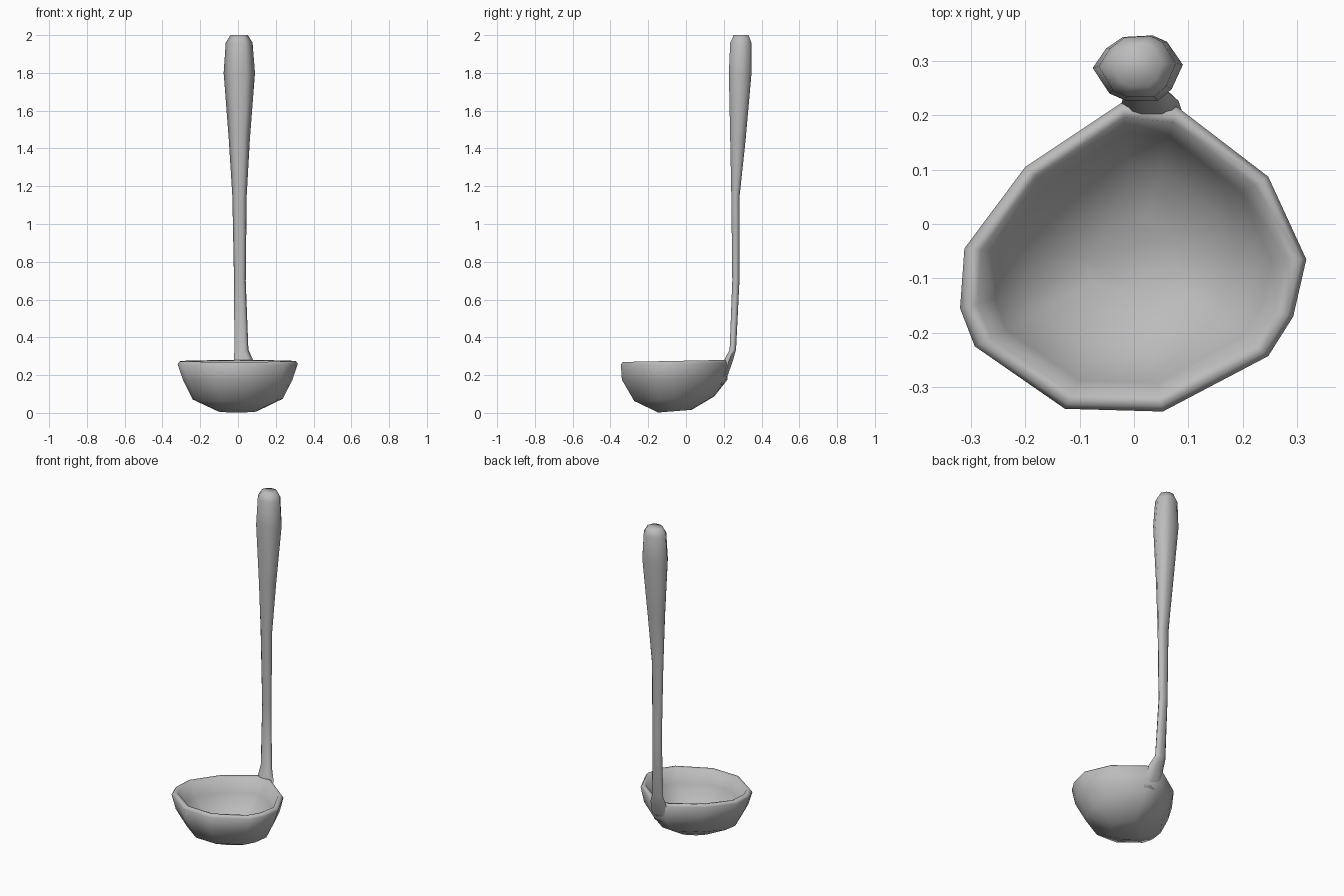
import bpy, bmesh, math

if "Cube" in bpy.data.objects:
    bpy.data.objects.remove(bpy.data.objects["Cube"], do_unlink=True)

steel = bpy.data.materials.new("brushed grey steel")
steel.use_nodes = True
GREY = (0.5, 0.5, 0.5, 1)
steel.diffuse_color = GREY
steel.node_tree.nodes["Principled BSDF"].inputs["Base Color"].default_value = GREY


def loft(name, rings, angle):
    """Bridge rings of equal length into a closed, smooth solid."""
    bm = bmesh.new()
    loops = [[bm.verts.new(p) for p in ring] for ring in rings]
    n = len(loops[0])
    for a, b in zip(loops, loops[1:]):
        for i in range(n):
            j = (i + 1) % n
            bm.faces.new((a[i], a[j], b[j], b[i]))
    bm.faces.new(loops[0])
    bm.faces.new(loops[-1])
    bmesh.ops.recalc_face_normals(bm, faces=bm.faces)
    mesh = bpy.data.meshes.new(name)
    bm.to_mesh(mesh)
    bm.free()
    mesh.materials.append(steel)
    obj = bpy.data.objects.new(name, mesh)
    bpy.context.collection.objects.link(obj)
    bpy.ops.object.select_all(action="DESELECT")
    obj.select_set(True)
    bpy.context.view_layer.objects.active = obj
    bpy.ops.object.shade_smooth_by_angle(angle=math.radians(angle))
    return obj


# Bowl: an irregular rim outline, shrunk down the outside and back up the inside
rim = [(0.08, 0.215), (-0.02, 0.225), (-0.2, 0.105), (-0.312, -0.045),
       (-0.32, -0.155), (-0.293, -0.225), (-0.127, -0.34), (0.053, -0.345),
       (0.247, -0.243), (0.293, -0.17), (0.317, -0.065), (0.247, 0.087)]
MID = -0.065


def bowl_ring(z, sx, sy, shift=0.0, slope=0.0):
    return [(x * sx, MID + shift + (y - MID) * sy, z + slope * (y - MID) * sy)
            for x, y in rim]


loft("bowl", [
    bowl_ring(0.009, 0.32, 0.31, 0.005, 0.08),
    bowl_ring(0.075, 0.75, 0.745, 0, 0.06),
    bowl_ring(0.175, 0.91, 0.98),
    bowl_ring(0.26, 1.0, 1.0, 0, 0.02),
    bowl_ring(0.275, 0.965, 0.965, 0, 0.02),
    bowl_ring(0.272, 0.9, 0.9, 0, 0.02),
    bowl_ring(0.19, 0.8, 0.81),
    bowl_ring(0.11, 0.61, 0.61, 0, 0.04),
    bowl_ring(0.052, 0.28, 0.26, 0, 0.05),
], 100)

# Handle: sections as height, centre x, centre y, half width, half depth
sections = [
    (0.15, 0.03, 0.185, 0.055, 0.013),
    (0.21, 0.03, 0.207, 0.058, 0.018),
    (0.275, 0.03, 0.224, 0.052, 0.024),
    (0.335, 0.018, 0.248, 0.037, 0.017),
    (0.7, 0.01, 0.264, 0.031, 0.019),
    (1.15, 0.008, 0.262, 0.038, 0.022),
    (1.45, 0.007, 0.275, 0.056, 0.041),
    (1.8, 0.007, 0.287, 0.083, 0.06),
    (1.96, 0.006, 0.29, 0.071, 0.056),
    (2.0, 0.006, 0.292, 0.046, 0.039),
]
# Slightly pointed oval cross-section
oval = [(1, 0.1), (0.65, 0.8), (0.33, 1), (-0.33, 0.95), (-0.7, 0.6),
        (-1, 0), (-0.63, -0.78), (-0.27, -1), (0.45, -1), (0.75, -0.65)]
loft("handle", [[(cx + rx * u, cy + ry * v, z) for u, v in oval]
                for z, cx, cy, rx, ry in sections], 80)
